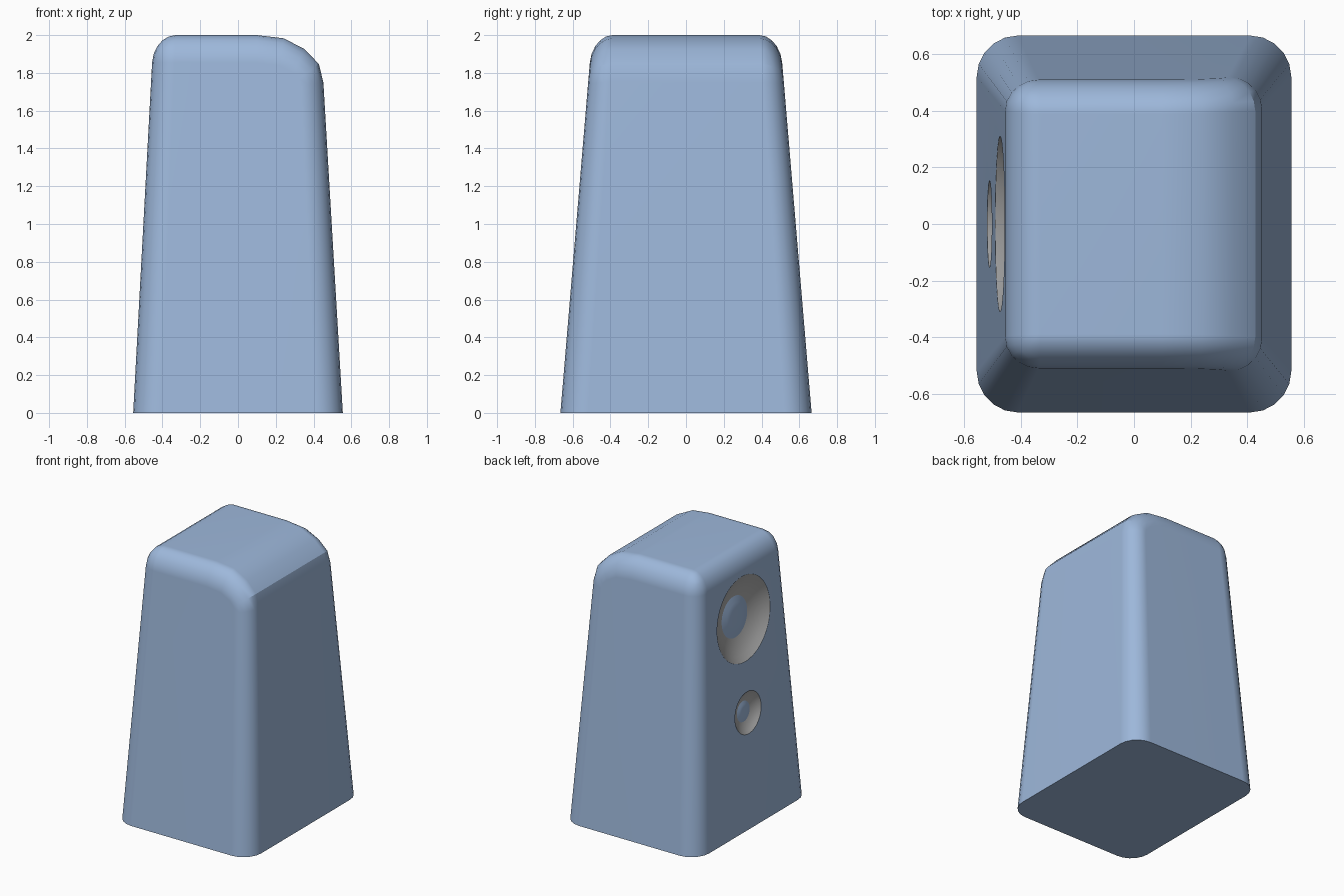
import bpy, bmesh
from math import pi, cos, sin
from mathutils import Vector, Matrix

if "Cube" in bpy.data.objects:
    bpy.data.objects.remove(bpy.data.objects["Cube"])

H = 2.0
HALF_X, HALF_Y = 0.555, 0.665
TOP_X, TOP_Y = 0.447, 0.497


def material(name, rgb):
    m = bpy.data.materials.new(name)
    m.diffuse_color = (*rgb, 1)
    m.use_nodes = True
    m.node_tree.nodes["Principled BSDF"].inputs["Base Color"].default_value = m.diffuse_color
    return m


blue = material("cabinet_blue", (0.34, 0.48, 0.71))
grey = material("cone_grey", (0.42, 0.42, 0.42))


def scale_at(z):
    t = z / H
    return 1 + t * (TOP_X / HALF_X - 1), 1 + t * (TOP_Y / HALF_Y - 1)


def make_object(name, bm, mats):
    bmesh.ops.recalc_face_normals(bm, faces=bm.faces[:])
    me = bpy.data.meshes.new(name)
    bm.to_mesh(me)
    bm.free()
    for m in mats:
        me.materials.append(m)
    ob = bpy.data.objects.new(name, me)
    bpy.context.collection.objects.link(ob)
    return ob


# Cabinet: front outline with one big soft top corner, extruded, rounded, tapered
curve = [(0.452, 1.75), (0.428, 1.847), (0.352, 1.926), (0.242, 1.983), (0.10, 2.0)]
outline = [(-HALF_X, 0), (HALF_X, 0)]
outline += [(x / scale_at(z)[0], z) for x, z in curve] + [(-HALF_X, H)]
bm = bmesh.new()
front = bm.faces.new([bm.verts.new((x, -HALF_Y, z)) for x, z in outline])
ext = bmesh.ops.extrude_face_region(bm, geom=[front], use_keep_orig=True)
for v in ext["geom"]:
    if isinstance(v, bmesh.types.BMVert):
        v.co.y = HALF_Y
bmesh.ops.recalc_face_normals(bm, faces=bm.faces[:])


def is_rounded(e):
    a, b = (v.co for v in e.verts)
    if max(a.z, b.z) < 0.01:
        return False
    if abs(a.y - b.y) < 0.01:
        return True
    return a.x < -0.5 and a.z > 1.9


bmesh.ops.bevel(bm, geom=[e for e in bm.edges if is_rounded(e)], offset=0.145,
                offset_type='OFFSET', segments=5, profile=0.5, affect='EDGES',
                clamp_overlap=False)
for v in bm.verts:
    sx, sy = scale_at(v.co.z)
    v.co.x *= sx
    v.co.y *= sy
cabinet = make_object("speaker_cabinet", bm, [blue])


# Speaker recesses: lathed bowls with a domed cap, sunk into the left wall
def recess(name, z, r, cap, depth, n=48):
    prof = [(r, 0.05), (r, 0), (r * 0.76 + cap * 0.24, -depth * 0.36),
            (r * 0.4 + cap * 0.6, -depth * 0.76), (cap, -depth),
            (cap * 0.7, -depth * 0.85), (cap * 0.35, -depth * 0.75)]
    slope = (HALF_X - TOP_X) / H
    rot = Vector((-1, 0, slope)).to_track_quat('Z', 'Y').to_matrix().to_4x4()
    place = Matrix.Translation((-HALF_X + slope * z, 0, z)) @ rot
    b = bmesh.new()
    rings = [[b.verts.new((q * cos(2 * pi * i / n), q * sin(2 * pi * i / n), h))
              for i in range(n)] for q, h in prof]
    b.faces.new(rings[0])
    for k, (lo, hi) in enumerate(zip(rings, rings[1:])):
        for i in range(n):
            j = (i + 1) % n
            f = b.faces.new((lo[i], lo[j], hi[j], hi[i]))
            f.material_index = 1 if k >= 4 else 0
    b.faces.new(rings[-1]).material_index = 1
    b.transform(place)
    cutter = make_object(name, b, [grey, blue])
    cutter.hide_render = True
    mod = cabinet.modifiers.new(name, 'BOOLEAN')
    mod.operation = 'DIFFERENCE'
    mod.solver = 'EXACT'
    mod.material_mode = 'TRANSFER'
    mod.object = cutter
    bpy.ops.object.modifier_apply(modifier=name)
    bpy.data.objects.remove(cutter)


bpy.context.view_layer.objects.active = cabinet
cabinet.select_set(True)
recess("large_recess", 1.52, 0.31, 0.15, 0.075)
recess("small_recess", 0.835, 0.153, 0.075, 0.04)

# Smooth shading with crisp rims and flat walls
bpy.ops.object.shade_smooth_by_angle(angle=pi / 7)
wn = cabinet.modifiers.new("flat_walls", 'WEIGHTED_NORMAL')
wn.keep_sharp = True
